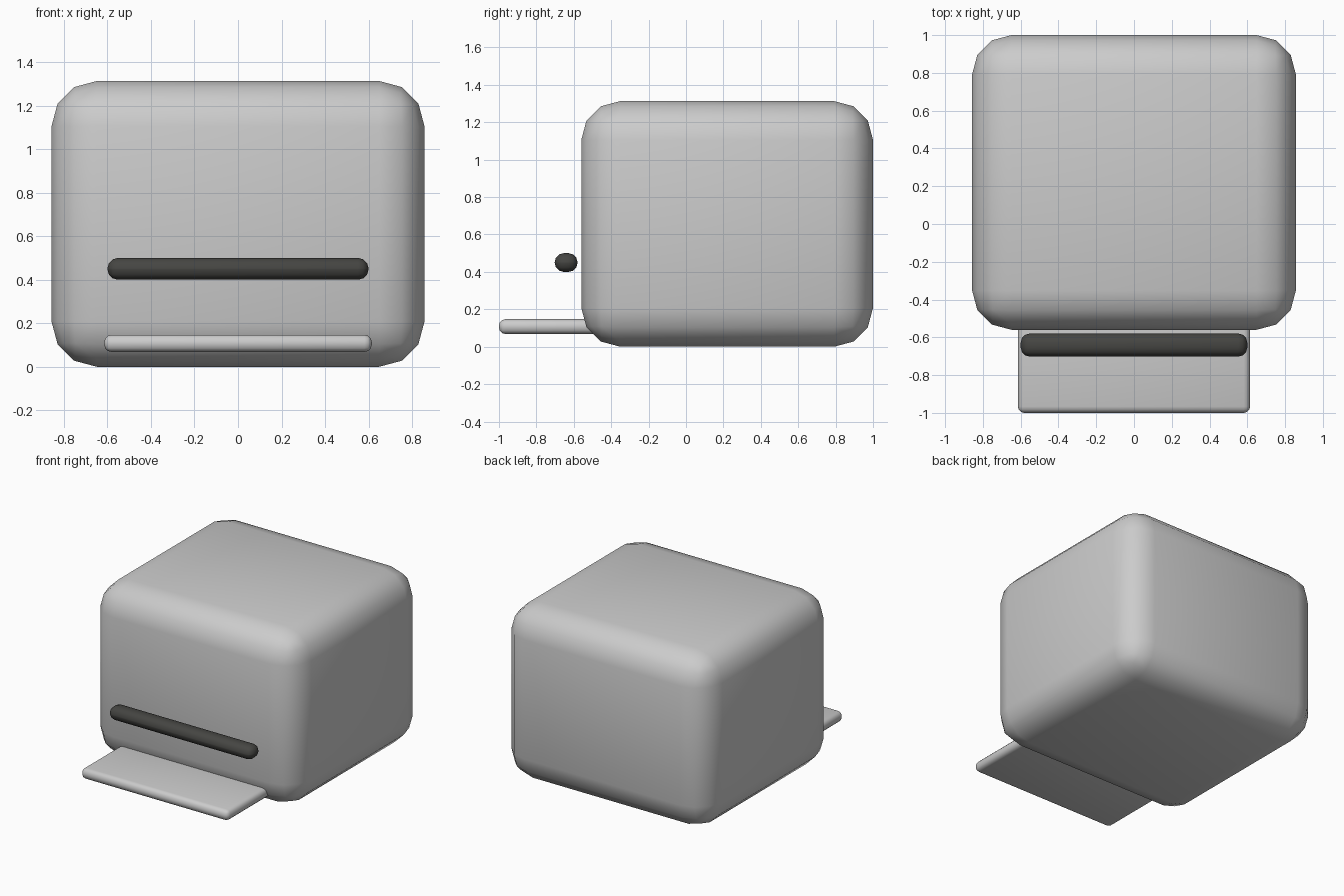
import bpy

if "Cube" in bpy.data.objects:
    bpy.data.objects.remove(bpy.data.objects["Cube"])


def rounded_box(name, lo, hi, radius, segments=3, mat=None):
    bpy.ops.mesh.primitive_cube_add(size=1, location=[(a + b) / 2 for a, b in zip(lo, hi)])
    ob = bpy.context.object
    ob.name = name
    ob.scale = [b - a for a, b in zip(lo, hi)]
    bpy.ops.object.transform_apply(location=False, rotation=False, scale=True)
    bev = ob.modifiers.new("Rounding", 'BEVEL')
    bev.width = radius
    bev.segments = segments
    bev.limit_method = 'NONE'
    bpy.ops.object.shade_smooth()
    if mat:
        ob.data.materials.append(mat)
    return ob


dark = bpy.data.materials.new("dark_plastic")
dark.diffuse_color = (0.06, 0.06, 0.055, 1)
dark.use_nodes = True
dark.node_tree.nodes["Principled BSDF"].inputs["Base Color"].default_value = dark.diffuse_color

# Rounded housing
rounded_box("body", (-0.857, -0.56, 0), (0.857, 1.0, 1.313), 0.208)
# Dark bar across the front
rounded_box("front_slot", (-0.6, -0.702, 0.4), (0.6, -0.58, 0.5), 0.048, mat=dark)
# Thin tray running into the housing
rounded_box("tray", (-0.615, -1.0, 0.068), (0.615, -0.3, 0.147), 0.034)
